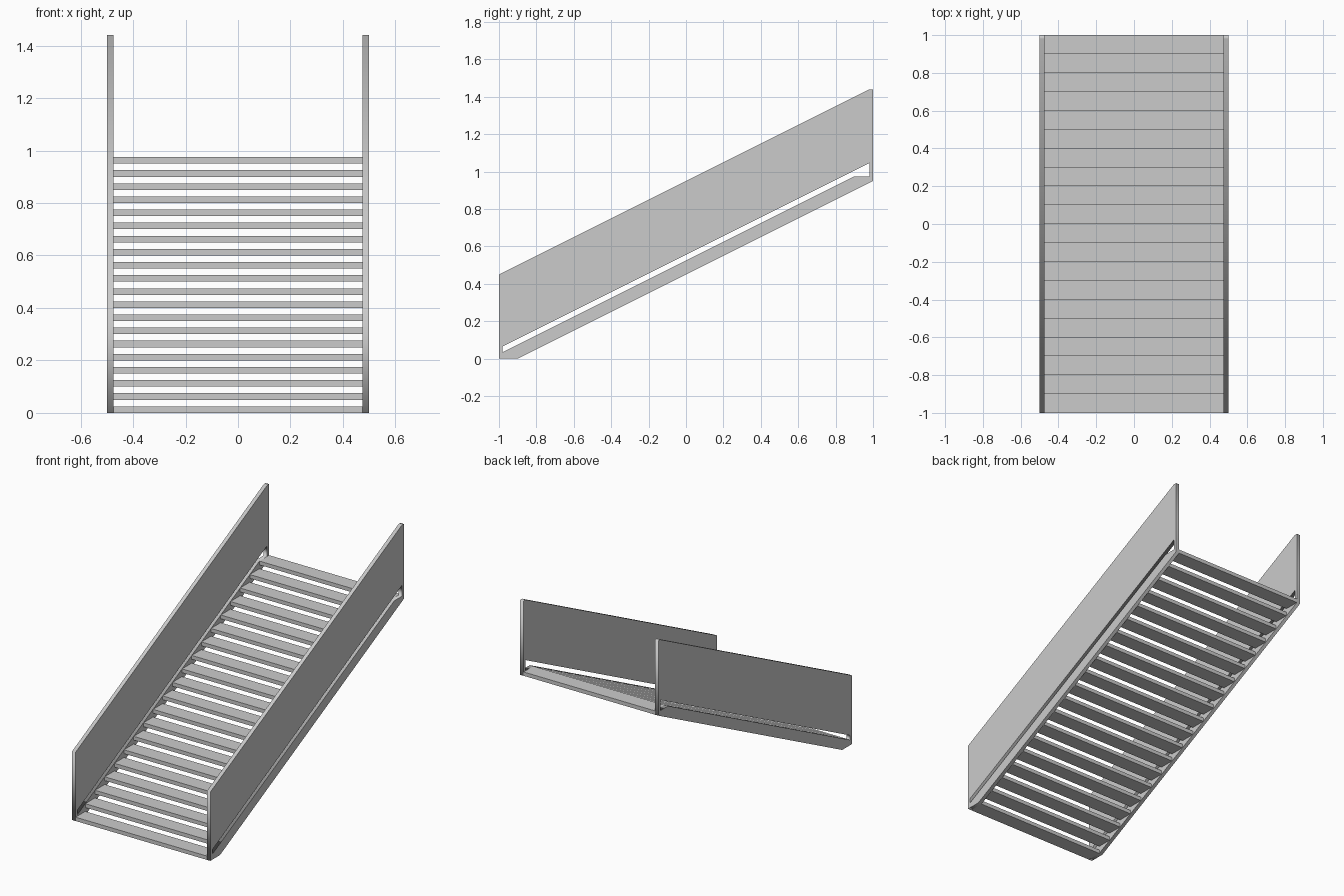
import bpy
from math import radians

if "Cube" in bpy.data.objects:
    bpy.data.objects.remove(bpy.data.objects["Cube"])

STEPS = 20
RUN, RISE = 0.1, 0.05
TREAD_T = 0.025
WALL_T = 0.025
INNER = 0.475

# Side profiles as (y, z): outer outline and the slot above the stringer
OUTLINE = [(-1, 0), (-0.9, 0), (1, 0.95), (1, 1.44), (0.98, 1.44), (-1, 0.45)]
SLOT = [(-0.98, 0.035), (-0.98, 0.065), (0.98, 1.045), (0.98, 0.975), (0.9, 0.975)]


def side_wall(name, x):
    curve = bpy.data.curves.new(name, 'CURVE')
    curve.dimensions = '2D'
    curve.fill_mode = 'BOTH'
    curve.extrude = WALL_T / 2
    for pts in (OUTLINE, SLOT):
        s = curve.splines.new('POLY')
        s.points.add(len(pts) - 1)
        for p, (y, z) in zip(s.points, pts):
            p.co = (y, z, 0, 1)
        s.use_cyclic_u = True
    ob = bpy.data.objects.new(name, curve)
    bpy.context.collection.objects.link(ob)
    ob.rotation_euler = (radians(90), 0, radians(90))
    ob.location.x = x
    bpy.ops.object.select_all(action='DESELECT')
    ob.select_set(True)
    bpy.context.view_layer.objects.active = ob
    bpy.ops.object.convert(target='MESH')


# Side walls with stringer, end posts and panel in one slotted plate
for name, sign in (("left_side_wall", -1), ("right_side_wall", 1)):
    side_wall(name, sign * (INNER + WALL_T / 2))

# Open treads
for i in range(STEPS):
    bpy.ops.mesh.primitive_cube_add(
        size=1, location=(0, -1 + RUN * (i + 0.5), RISE * i + TREAD_T / 2))
    tread = bpy.context.object
    tread.name = f"tread_{i + 1:02d}"
    tread.scale = (2 * INNER, RUN, TREAD_T)
